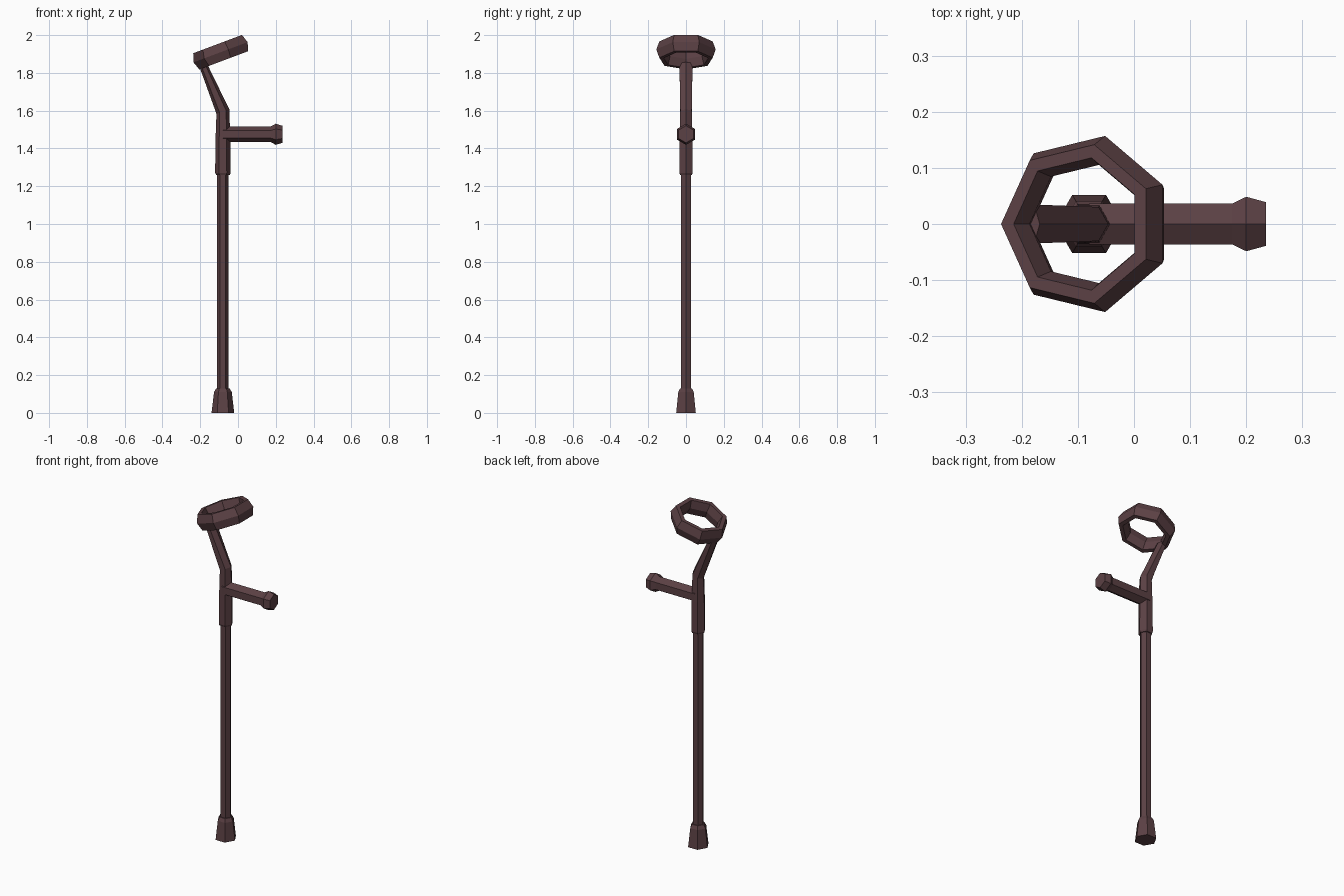
import bpy, bmesh, math
from mathutils import Vector

cube = bpy.data.objects.get("Cube")
if cube:
    bpy.data.objects.remove(cube, do_unlink=True)

maroon = bpy.data.materials.new("dark_maroon")
maroon.use_nodes = True
COLOUR = (0.105, 0.052, 0.058, 1)
maroon.diffuse_color = COLOUR
maroon.node_tree.nodes["Principled BSDF"].inputs["Base Color"].default_value = COLOUR

SHAFT_X = -0.08
X, Y, Z = Vector((1, 0, 0)), Vector((0, 1, 0)), Vector((0, 0, 1))


def loft(name, sections, sides=6, closed=False):
    """Join polygon rings given as (centre, first half axis, second half axis)."""
    bm = bmesh.new()
    rings = []
    for centre, a, b in sections:
        angles = [math.tau * i / sides for i in range(sides)]
        rings.append([bm.verts.new(centre + a * math.cos(t) + b * math.sin(t))
                      for t in angles])
    pairs = list(zip(rings, rings[1:]))
    if closed:
        pairs.append((rings[-1], rings[0]))
    else:
        bm.faces.new(rings[0][::-1])
        bm.faces.new(rings[-1])
    for low, high in pairs:
        for i in range(sides):
            j = (i + 1) % sides
            bm.faces.new((low[i], low[j], high[j], high[i]))
    bmesh.ops.recalc_face_normals(bm, faces=bm.faces)
    mesh = bpy.data.meshes.new(name)
    bm.to_mesh(mesh)
    bm.free()
    mesh.materials.append(maroon)
    obj = bpy.data.objects.new(name, mesh)
    bpy.context.collection.objects.link(obj)
    return obj


def upright(profile):
    """Level rings on the shaft line from (height, radius) pairs."""
    return [(Vector((SHAFT_X, 0, z)), X * r, Y * r) for z, r in profile]


# Rubber foot and long shaft
loft("foot", upright([(0, 0.06), (0.11, 0.047), (0.13, 0.036)]))
loft("shaft", upright([(0.1, 0.03), (1.3, 0.03)]))

# Sleeve that bends back into the flattened forearm bar
sleeve = upright([(1.26, 0.036), (1.27, 0.041), (1.45, 0.039)])
sleeve.append((Vector((SHAFT_X, 0, 1.595)), Vector((0.034, 0, 0.012)), Y * 0.035))
sleeve.append((Vector((-0.188, 0, 1.85)), Vector((0.02, 0, 0.007)), Y * 0.04))
loft("sleeve_and_forearm_bar", sleeve)

# Handle with a flared end knob
grip = [(SHAFT_X, 0.042), (0.175, 0.042), (0.2, 0.056), (0.235, 0.045)]
loft("handle", [(Vector((x, 0, 1.475)), Z * r, Y * r) for x, r in grip])

# Tilted seven-sided forearm cuff, from (radius, height along its axis)
tilt = math.radians(20.5)
back = Vector((-math.cos(tilt), 0, -math.sin(tilt)))
axis = Vector((-math.sin(tilt), 0, math.cos(tilt)))
centre = Vector((-0.085, 0, 1.912))
section = [(0.145, -0.046), (0.161, 0), (0.145, 0.046),
           (0.121, 0.046), (0.108, 0), (0.121, -0.046)]
loft("forearm_cuff", [(centre + axis * h, back * r, Y * r) for r, h in section],
     sides=7, closed=True)
